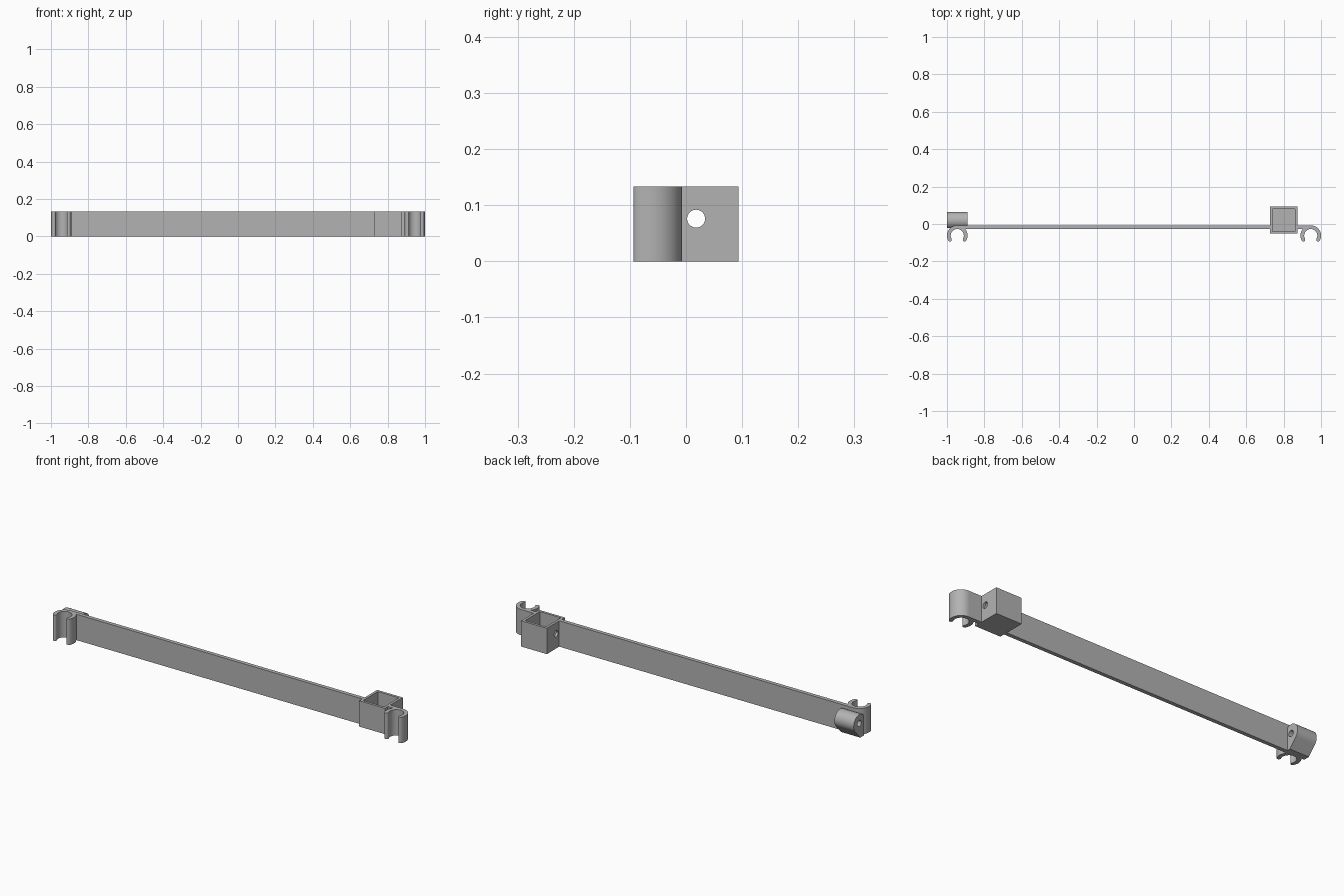
import bpy, bmesh
from math import cos, sin, pi, radians, atan2, acos, hypot
from mathutils import Vector

cube = bpy.data.objects.get("Cube")
if cube:
    bpy.data.objects.remove(cube, do_unlink=True)

HEIGHT = 0.133
BAR_FRONT, BAR_BACK = -0.027, -0.007
BOX_X0, BOX_X1, BOX_Y0, BOX_Y1, WALL = 0.727, 0.873, -0.052, 0.094, 0.013
CLIP_X, CLIP_Y = 0.945, -0.062
HOLE_Y, HOLE_Z, HOLE_R = 0.018, 0.076, 0.016

grey = bpy.data.materials.new("plain grey")
grey.use_nodes = True
colour = (0.45, 0.45, 0.45, 1)
grey.diffuse_color = colour
grey.node_tree.nodes["Principled BSDF"].inputs["Base Color"].default_value = colour


def arc(cx, cy, r, start, end, n):
    """Points on an arc, angles in radians."""
    return [(cx + r * cos(start + (end - start) * i / n),
             cy + r * sin(start + (end - start) * i / n)) for i in range(n + 1)]


def prism(name, outline, low, high, along="z"):
    """Extrude an outline (xy along z, or yz along x)."""
    bm = bmesh.new()
    if along == "z":
        verts = [bm.verts.new((a, b, low)) for a, b in outline]
        shift = Vector((0, 0, high - low))
    else:
        verts = [bm.verts.new((low, a, b)) for a, b in outline]
        shift = Vector((high - low, 0, 0))
    face = bm.faces.new(verts)
    top = bmesh.ops.extrude_face_region(bm, geom=[face], use_keep_orig=True)
    bmesh.ops.translate(bm, vec=shift,
                        verts=[v for v in top["geom"] if isinstance(v, bmesh.types.BMVert)])
    bmesh.ops.recalc_face_normals(bm, faces=bm.faces)
    mesh = bpy.data.meshes.new(name)
    bm.to_mesh(mesh)
    bm.free()
    mesh.materials.append(grey)
    obj = bpy.data.objects.new(name, mesh)
    bpy.context.collection.objects.link(obj)
    return obj


def rect(x0, x1, y0, y1):
    return [(x0, y0), (x1, y0), (x1, y1), (x0, y1)]


def cut(obj, cutter):
    """Subtract the cutter for good, then discard it."""
    cutter.hide_render = True
    mod = obj.modifiers.new("cut", "BOOLEAN")
    mod.operation, mod.solver, mod.object = "DIFFERENCE", "EXACT", cutter
    graph = bpy.context.evaluated_depsgraph_get()
    mesh = bpy.data.meshes.new_from_object(obj.evaluated_get(graph))
    obj.modifiers.clear()
    obj.data = mesh
    bpy.data.objects.remove(cutter, do_unlink=True)


def hole_cutter(x0, x1):
    circle = arc(HOLE_Y, HOLE_Z, HOLE_R, 0, 2 * pi, 32)[:-1]
    return prism("hole_cutter", circle, x0, x1, "x")


# Flat bar, interrupted by the socket box
parts = [prism("long_bar", rect(-CLIP_X, BOX_X0, BAR_FRONT, BAR_BACK), 0, HEIGHT),
         prism("short_bar", rect(BOX_X1, CLIP_X, BAR_FRONT, BAR_BACK), 0, HEIGHT)]

# Open-topped socket box with a cross hole
box = prism("socket_box", rect(BOX_X0, BOX_X1, BOX_Y0, BOX_Y1), 0, HEIGHT)
cut(box, prism("pocket_cutter", rect(BOX_X0 + WALL, BOX_X1 - WALL,
                                     BOX_Y0 + WALL, BOX_Y1 - WALL), WALL, 0.2))
cut(box, hole_cutter(0.7, 0.9))
parts.append(box)

# C-shaped snap clips with rounded tips, opening to the front
R_OUT, R_IN = 0.055, 0.035
mid, tip = (R_OUT + R_IN) / 2, (R_OUT - R_IN) / 2
a0, a1 = radians(-29), radians(209)
for side, x in (("left", CLIP_X), ("right", -CLIP_X)):
    outline = arc(x, CLIP_Y, R_OUT, a0, a1, 48)
    outline += arc(x + mid * cos(a1), CLIP_Y + mid * sin(a1), tip, a1, a1 + pi, 10)[1:-1]
    outline += arc(x, CLIP_Y, R_IN, a1, a0, 48)
    outline += arc(x + mid * cos(a0), CLIP_Y + mid * sin(a0), tip, a0 - pi, a0, 10)[1:-1]
    parts.append(prism(side + "_clip", outline, 0, HEIGHT))

# Teardrop boss on the back of the bar, tapering down to the base
BOSS_R, foot = 0.046, 0.01
reach = hypot(foot - HOLE_Y, HOLE_Z)
tangent = atan2(-HOLE_Z, foot - HOLE_Y) + acos(BOSS_R / reach)
top_angle = pi - acos((HOLE_Y - BAR_FRONT - 0.005) / BOSS_R)
profile = arc(HOLE_Y, HOLE_Z, BOSS_R, tangent, top_angle, 36)
profile += [(BAR_FRONT + 0.005, 0), (foot, 0)]
boss = prism("pivot_boss", profile, -1.0, -0.89, "x")
cut(boss, hole_cutter(-1.1, -0.8))
parts.append(boss)

# Smooth the curved walls, keep hard edges
bpy.ops.object.select_all(action="DESELECT")
for obj in parts:
    obj.select_set(True)
bpy.context.view_layer.objects.active = parts[0]
bpy.ops.object.shade_smooth_by_angle(angle=radians(30))
